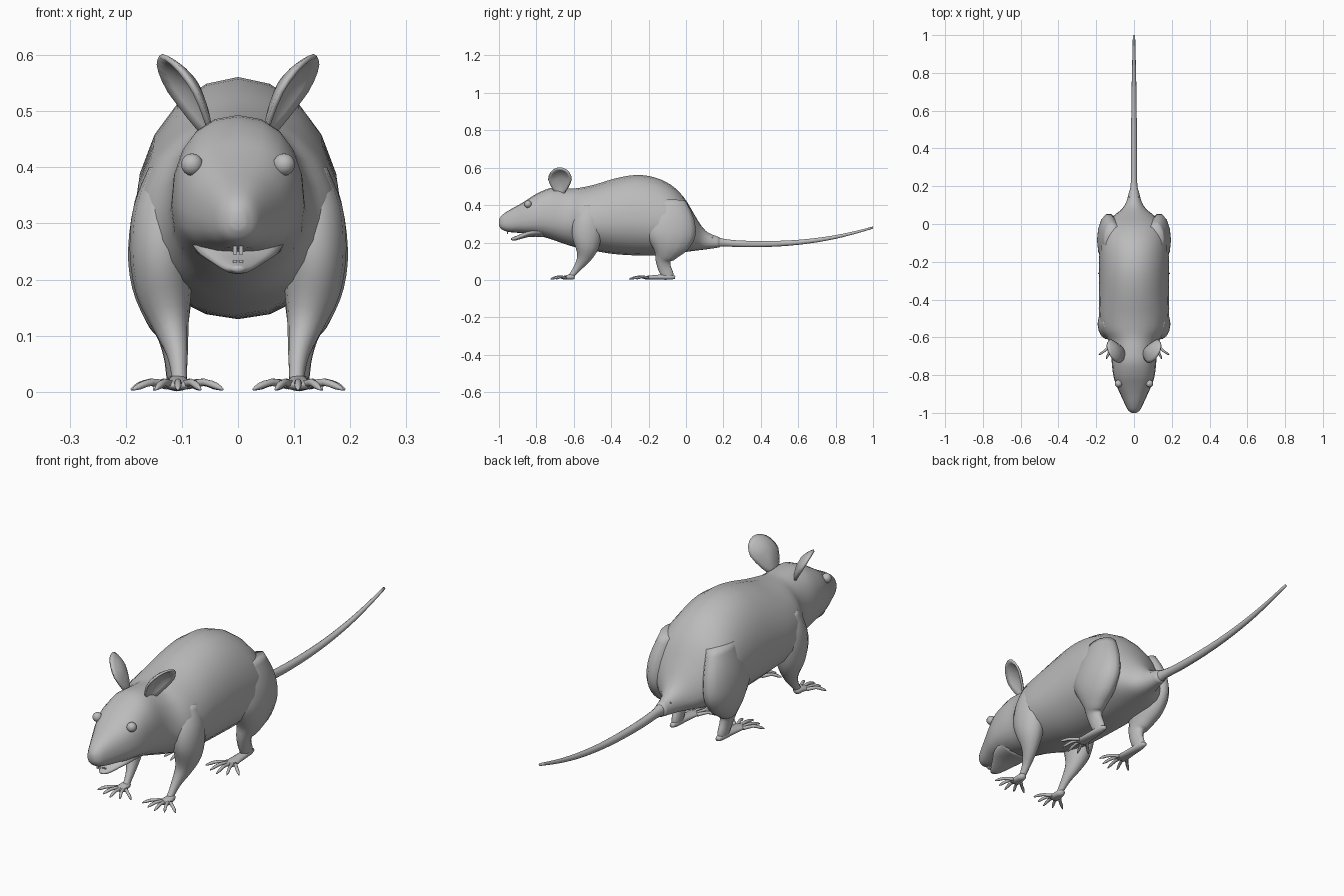
import bpy, bmesh, math
from mathutils import Vector

if "Cube" in bpy.data.objects:
    bpy.data.objects.remove(bpy.data.objects["Cube"])

fur = bpy.data.materials.new("plain_grey")
fur.diffuse_color = (0.5, 0.5, 0.5, 1)
fur.use_nodes = True
fur.node_tree.nodes["Principled BSDF"].inputs["Base Color"].default_value = fur.diffuse_color


def finish(name, bm, mirror=False, smooth=True):
    """Turn a bmesh into a named object, optionally mirrored across x."""
    bmesh.ops.recalc_face_normals(bm, faces=bm.faces)
    me = bpy.data.meshes.new(name)
    bm.to_mesh(me)
    bm.free()
    me.materials.append(fur)
    for p in me.polygons:
        p.use_smooth = smooth
    ob = bpy.data.objects.new(name, me)
    bpy.context.collection.objects.link(ob)
    if mirror:
        ob.modifiers.new("mirror", 'MIRROR').use_clip = False
    return ob


def spline(stations, steps):
    """Catmull-Rom interpolation of whole station tuples."""
    out = []
    last = len(stations) - 1
    for i in range(last):
        a, b, c, d = (stations[max(0, min(last, i + k))] for k in (-1, 0, 1, 2))
        for s in range(steps):
            t = s / steps
            out.append([0.5 * (2 * q + (r - p) * t + (2 * p - 5 * q + 4 * r - w) * t * t
                               + (3 * q - p - 3 * r + w) * t ** 3)
                        for p, q, r, w in zip(a, b, c, d)])
    return out + [list(stations[-1])]


def signed_pow(v, e):
    return math.copysign(abs(v) ** e, v)


def sweep(bm, stations, segs=16, steps=3, upright=False):
    """Skin rings; a station is x, y, z, side radius, up radius, down radius, squareness."""
    st = spline(stations, steps)
    rings = []
    for i, (x, y, z, rx, ru, rd, n) in enumerate(st):
        c = Vector((x, y, z))
        t = Vector((0, 1, 0))
        if not upright:
            t = (Vector(st[min(i + 1, len(st) - 1)][:3]) - Vector(st[max(i - 1, 0)][:3])).normalized()
        side = Vector((1, 0, 0))
        side = (side - t * side.dot(t)).normalized()
        up = side.cross(t)
        ring = []
        for k in range(segs):
            a = 2 * math.pi * k / segs
            h = signed_pow(math.sin(a), 2 / n)
            ring.append(bm.verts.new(c + side * rx * signed_pow(math.cos(a), 2 / n)
                                     + up * h * (ru if h > 0 else rd)))
        rings.append(ring)
    for a, b in zip(rings, rings[1:]):
        for k in range(segs):
            j = (k + 1) % segs
            bm.faces.new((a[k], a[j], b[j], b[k]))
    bm.faces.new(rings[0])
    bm.faces.new(rings[-1])


def profile(rows, mid):
    """Rows of y, top, bottom, half width, squareness become upright stations."""
    return [(0, y, b + (t - b) * mid, w, (t - b) * (1 - mid), (t - b) * mid, n)
            for y, t, b, w, n in rows]


def limb(rows):
    """Rows of x, y, z, side radius, depth radius become round stations."""
    return [(x, y, z, a, b, b, 2) for x, y, z, a, b in rows]


# Head and torso
bm = bmesh.new()
sweep(bm, profile([
    (-1.00, .322, .290, .012, 2.2), (-.985, .345, .270, .032, 2.2),
    (-.95, .370, .257, .050, 2.3), (-.90, .398, .252, .073, 2.4),
    (-.85, .428, .247, .095, 2.6), (-.80, .460, .240, .110, 2.5),
    (-.73, .490, .220, .118, 2.3), (-.66, .492, .196, .122, 2.1),
    (-.61, .489, .180, .140, 2.0), (-.56, .494, .168, .174, 2.0),
    (-.48, .512, .153, .186, 2.0), (-.38, .542, .138, .185, 2.0),
    (-.27, .561, .131, .184, 2.0), (-.17, .549, .130, .184, 2.0),
    (-.08, .508, .138, .180, 2.0), (-.01, .440, .148, .160, 2.0),
    (.04, .358, .155, .112, 2.0), (.08, .292, .160, .064, 2.0),
    (.12, .252, .165, .040, 2.0), (.18, .228, .174, .024, 2.0)], .42),
    segs=20, upright=True)
finish("head_and_torso", bm)

# Tail
bm = bmesh.new()
sweep(bm, profile([
    (.14, .242, .168, .033, 2), (.20, .221, .178, .018, 2), (.30, .211, .174, .017, 2),
    (.45, .209, .176, .016, 2), (.60, .215, .187, .014, 2), (.75, .232, .209, .012, 2),
    (.88, .256, .239, .009, 2), (1.0, .286, .274, .006, 2)], .5), segs=10, upright=True)
finish("tail", bm)

# Lower jaw
bm = bmesh.new()
sweep(bm, profile([
    (-.76, .310, .228, .085, 2), (-.83, .280, .230, .076, 2), (-.875, .250, .221, .050, 2),
    (-.915, .232, .210, .026, 2), (-.935, .224, .214, .009, 2)], .5), segs=14, upright=True)
finish("lower_jaw", bm)

# Incisors
bm = bmesh.new()
for y, z in ((-.955, .254), (-.915, .226)):
    r = bmesh.ops.create_cube(bm, size=1)
    for v in r["verts"]:
        v.co = Vector((.005 + v.co.x * .007, y + v.co.y * .006, z + v.co.z * .018))
finish("incisors", bm, mirror=True, smooth=False)

# Eyes
bm = bmesh.new()
bmesh.ops.create_uvsphere(bm, u_segments=14, v_segments=8, radius=.02)
for v in bm.verts:
    v.co = Vector((.082, -.845, .405)) + v.co
finish("eyes", bm, mirror=True)

# Cupped ears
bm = bmesh.new()
u = Vector((.35, .93, 0)).normalized()
v_ax = Vector((.5, 0, .86)).normalized()
n_ax = u.cross(v_ax)
centre = Vector((.100, -.675, .535))
rows = []
for j in range(1, 6):
    r = j / 5
    row = []
    for k in range(20):
        a = 2 * math.pi * k / 20
        s, c = math.sin(a), math.cos(a)
        width = .065 * (1 if s > 0 else 1 + .38 * s)
        height = .073 if s > 0 else .098
        row.append(bm.verts.new(centre + u * c * r * width + v_ax * s * r * height
                                - n_ax * .026 * (1 - r * r)))
    rows.append(row)
bm.faces.new(rows[0])
for a, b in zip(rows, rows[1:]):
    for k in range(20):
        j = (k + 1) % 20
        bm.faces.new((a[k], a[j], b[j], b[k]))
ear = finish("ears", bm, mirror=True)
solid = ear.modifiers.new("thickness", 'SOLIDIFY')
solid.thickness = .009
solid.offset = 0

# Front legs
bm = bmesh.new()
sweep(bm, limb([
    (.115, -.52, .39, .045, .05), (.130, -.525, .32, .057, .075), (.137, -.53, .25, .056, .082),
    (.132, -.53, .18, .050, .066), (.120, -.545, .12, .033, .040), (.109, -.575, .072, .020, .023),
    (.105, -.605, .032, .014, .016), (.105, -.622, .012, .015, .014)]), segs=14)
finish("front_legs", bm, mirror=True)

# Hind legs
bm = bmesh.new()
sweep(bm, limb([
    (.110, -.08, .42, .045, .08), (.128, -.08, .33, .057, .125), (.135, -.085, .25, .061, .140),
    (.134, -.095, .19, .055, .112), (.126, -.11, .14, .042, .066), (.117, -.122, .105, .029, .042),
    (.112, -.115, .065, .021, .036), (.110, -.100, .030, .018, .034),
    (.110, -.098, .012, .016, .030)]), segs=14)
finish("hind_legs", bm, mirror=True)


def foot(name, x, heel, ball, tip):
    """Flat sole with five splayed toes ending in fine claws."""
    bm = bmesh.new()
    length = heel - ball
    sweep(bm, limb([(x, heel, .014, .009, .008), (x, heel - .2 * length, .016, .017, .015),
                    (x, ball + .3 * length, .014, .023, .012),
                    (x, ball, .012, .028, .009), (x, ball - .012, .012, .018, .005)]), segs=12)
    for i in range(-2, 3):
        reach = (tip - ball) * (1 - .16 * abs(i) ** 1.5)
        x0, x1 = x + i * .010, x + i * .040
        sweep(bm, limb([(x0, ball + .012, .012, .008, .008),
                        (x0 + (x1 - x0) * .45, ball + reach * .4, .017, .0065, .0065),
                        (x0 + (x1 - x0) * .8, ball + reach * .78, .010, .006, .006),
                        (x1, ball + reach, .004, .002, .002)]), segs=8, steps=2)
    finish(name, bm, mirror=True)


foot("front_paws", .107, -.595, -.655, -.725)
foot("hind_feet", .110, -.058, -.215, -.305)
